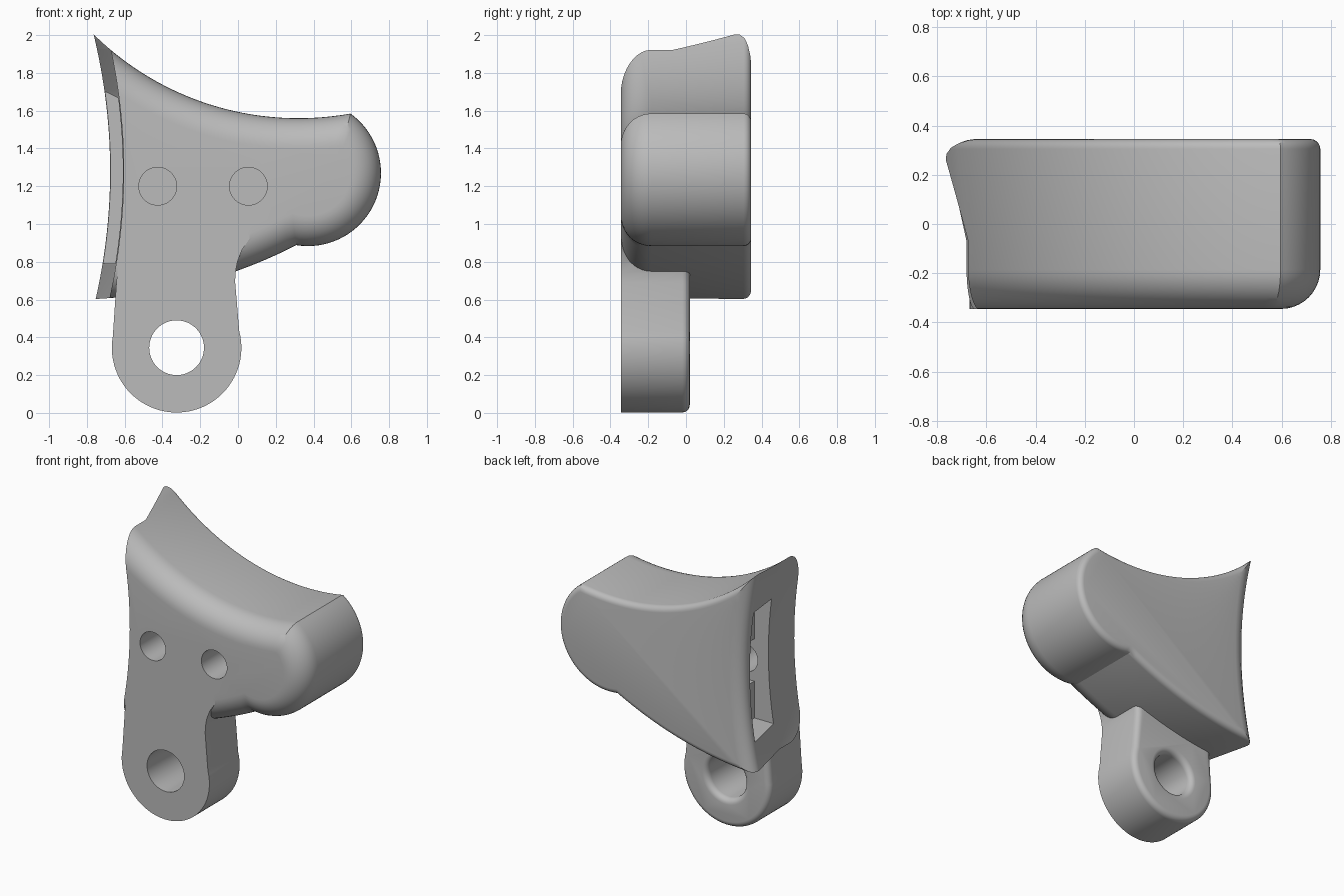
import bpy, bmesh
from math import sin, cos, pi, sqrt, atan2, radians
from mathutils import Vector

cube = bpy.data.objects.get("Cube")
if cube:
    bpy.data.objects.remove(cube, do_unlink=True)

grey = bpy.data.materials.new("plain grey")
grey.use_nodes = True
tone = (0.5, 0.5, 0.5, 1)
grey.diffuse_color = tone
grey.node_tree.nodes["Principled BSDF"].inputs["Base Color"].default_value = tone


def loft(name, loops):
    """Closed solid through matching loops of points."""
    bm = bmesh.new()
    rows = [[bm.verts.new(p) for p in loop] for loop in loops]
    for a, b in zip(rows, rows[1:]):
        for i in range(len(a)):
            j = (i + 1) % len(a)
            bm.faces.new((a[i], a[j], b[j], b[i]))
    bm.faces.new(rows[0])
    bm.faces.new(rows[-1])
    bmesh.ops.recalc_face_normals(bm, faces=bm.faces)
    me = bpy.data.meshes.new(name)
    bm.to_mesh(me)
    bm.free()
    me.materials.append(grey)
    ob = bpy.data.objects.new(name, me)
    bpy.context.collection.objects.link(ob)
    return ob


def prism(name, pts, y0, y1):
    return loft(name, [[(x, y, z) for x, z in pts] for y in (y0, y1)])


def ring(x, z, r, y, n=64):
    return [(x + r * cos(2 * pi * i / n), y, z + r * sin(2 * pi * i / n)) for i in range(n)]


def combine(target, tool, operation):
    bpy.ops.object.select_all(action='DESELECT')
    bpy.context.view_layer.objects.active = target
    target.select_set(True)
    mod = target.modifiers.new("combine", 'BOOLEAN')
    mod.operation, mod.solver, mod.object = operation, 'EXACT', tool
    bpy.ops.object.modifier_apply(modifier=mod.name)
    bpy.data.objects.remove(tool, do_unlink=True)


# Body outline: three arcs, offset inwards by d
TOP, R_TOP = Vector((0.32, 3.106)), 1.546
BULB, R_BULB = Vector((0.37, 1.27)), 0.387
LOW, R_LOW = Vector((-0.881, 3.2)), 2.6
LEFT = -0.95
FRONT, BACK = -0.345, 0.345


def crossing(c0, r0, c1, r1, side):
    v = c1 - c0
    a = (r0 ** 2 - r1 ** 2 + v.length_squared) / (2 * v.length)
    h = sqrt(max(r0 ** 2 - a * a, 0))
    u = v.normalized()
    return c0 + u * a + Vector((-u.y, u.x)) * h * side


def arc(c, r, p, q, n, ccw=True):
    a, b = atan2(p.y - c.y, p.x - c.x), atan2(q.y - c.y, q.x - c.x)
    if ccw and b < a:
        b += 2 * pi
    return [c + Vector((cos(a + (b - a) * i / n), sin(a + (b - a) * i / n))) * r for i in range(n)]


def at_left(c, r):
    return Vector((LEFT, c.y - sqrt(r * r - (LEFT - c.x) ** 2)))


def outline(d):
    rt, rb, rl = R_TOP + d, R_BULB - d, R_LOW - d
    tip = max((crossing(BULB, rb, TOP, rt, s) for s in (-1, 1)), key=lambda p: p.x)
    notch = min((crossing(BULB, rb, LOW, rl, s) for s in (-1, 1)), key=lambda p: p.y)
    top_left, low_left = at_left(TOP, rt), at_left(LOW, rl)
    return (arc(LOW, rl, low_left, notch, 28) + arc(BULB, rb, notch, tip, 36)
            + arc(TOP, rt, tip, top_left, 40, False) + [top_left])


def rounded_rows(front_r, back_r):
    rows = []
    for i in range(11):
        t = pi / 2 * (1 - i / 10)
        rows.append((front_r * (1 - cos(t)), FRONT + front_r * (1 - sin(t))))
    for i in range(6):
        t = pi / 2 * i / 5
        rows.append((back_r * (1 - cos(t)), BACK - back_r * (1 - sin(t))))
    return rows


body = loft("mount_body", [[(p.x, y, p.y) for p in outline(d)] for d, y in rounded_rows(0.16, 0.04)])

# Concave flared side wall with a soft back edge
wall = [(0, -0.5), (0, -0.07), (-0.072, 0.26), (-0.07, 0.285), (-0.056, 0.31),
        (-0.035, 0.327), (-0.005, 0.34), (0.03, 0.346), (0.03, 0.5)]
levels = [0.3 + 2.2 * i / 50 for i in range(51)]
sections = []
for z in levels:
    x0 = -0.605 - (z - 1.28) ** 2 / 6
    sections.append([(x0 + x, y, z) for x, y in wall] + [(-1.6, 0.5, z), (-1.6, -0.5, z)])
combine(body, loft("wall_cutter", sections), 'DIFFERENCE')

# Lug with rounded back edge
EYE = (-0.325, 0.345)
lug_pts = [(EYE[0] + 0.343 * cos(a), EYE[1] + 0.343 * sin(a))
           for a in (radians(-190 + 205 * i / 48) for i in range(49))]
lug_pts += [(-0.015, 0.69), (-0.014, 0.74), (-0.003, 0.8), (0.02, 0.86), (0.06, 0.92),
            (0.06, 1.0), (-0.61, 1.0), (-0.643, 0.7)]
lug = prism("lug", lug_pts, FRONT, 0.02)
bm = bmesh.new()
bm.from_mesh(lug.data)
rim = [e for e in bm.edges if all(v.co.y > 0 for v in e.verts)]
bmesh.ops.bevel(bm, geom=rim, offset=0.04, segments=5, profile=0.5, affect='EDGES')
bm.to_mesh(lug.data)
bm.free()
combine(body, lug, 'UNION')

# Eye hole, flaring softly at the back
flare = [(0.145, -0.5)]
flare += [(0.145 + 0.04 * (1 - cos(t)), -0.02 + 0.04 * sin(t)) for t in (pi / 2 * i / 5 for i in range(6))]
flare += [(0.185, 0.1)]
combine(body, loft("eye_cutter", [ring(*EYE, r, y) for r, y in flare]), 'DIFFERENCE')

# Side pocket, inner channel and the two front holes
pocket = [(-0.9, 1.8), (-0.71, 1.705), (-0.5, 1.6), (-0.5, 0.79), (-0.9, 0.79)]
combine(body, prism("pocket_cutter", pocket, -0.05, 0.25), 'DIFFERENCE')
channel = [(-0.6, 1.05), (0.2, 1.05), (0.2, 1.35), (-0.6, 1.35)]
combine(body, prism("channel_cutter", channel, -0.049, 0.249), 'DIFFERENCE')
for x in (-0.425, 0.055):
    combine(body, loft("hole_cutter", [ring(x, 1.2, 0.1, y, 48) for y in (-0.5, 0.1)]), 'DIFFERENCE')

bpy.ops.object.select_all(action='DESELECT')
body.select_set(True)
bpy.context.view_layer.objects.active = body
bpy.ops.object.shade_smooth_by_angle(angle=radians(30))
